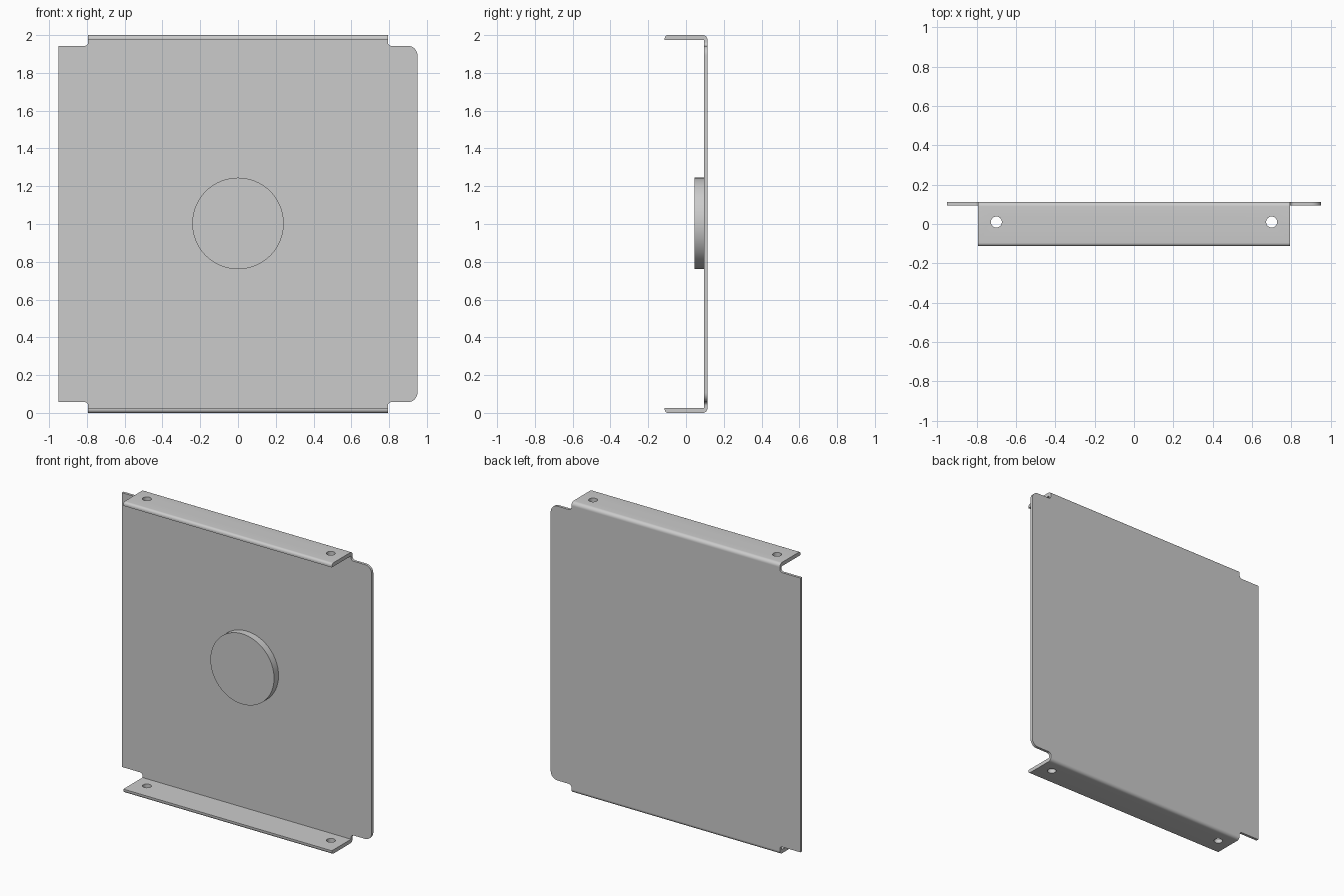
import bpy, bmesh
from math import sin, cos, pi, radians
from mathutils import Vector

if "Cube" in bpy.data.objects:
    bpy.data.objects.remove(bpy.data.objects["Cube"], do_unlink=True)

grey = bpy.data.materials.new("sheet metal grey")
grey.use_nodes = True
colour = (0.6, 0.6, 0.6, 1)
grey.diffuse_color = colour
grey.node_tree.nodes["Principled BSDF"].inputs["Base Color"].default_value = colour


def rounded(corners, steps=8):
    """Outline from right-angled (u, v, radius) corners, filleted where radius > 0."""
    out = []
    for i, (u, v, r) in enumerate(corners):
        p = Vector((u, v))
        if not r:
            out.append(p)
            continue
        d1 = (Vector(corners[i - 1][:2]) - p).normalized()
        d2 = (Vector(corners[(i + 1) % len(corners)][:2]) - p).normalized()
        for k in range(steps + 1):
            t = k / steps * pi / 2
            out.append(p + r * (d1 + d2 - d2 * cos(t) - d1 * sin(t)))
    return out


def prism(name, points, depth):
    """Extrude a closed loop of 3D points along the depth vector."""
    bm = bmesh.new()
    face = bm.faces.new([bm.verts.new(p) for p in points])
    ext = bmesh.ops.extrude_face_region(bm, geom=[face], use_keep_orig=True)
    moved = [g for g in ext["geom"] if isinstance(g, bmesh.types.BMVert)]
    bmesh.ops.translate(bm, verts=moved, vec=depth)
    bmesh.ops.recalc_face_normals(bm, faces=bm.faces)
    mesh = bpy.data.meshes.new(name)
    bm.to_mesh(mesh)
    bm.free()
    obj = bpy.data.objects.new(name, mesh)
    bpy.context.collection.objects.link(obj)
    mesh.materials.append(grey)
    return obj


def activate(obj):
    bpy.ops.object.select_all(action="DESELECT")
    obj.select_set(True)
    bpy.context.view_layer.objects.active = obj


def smooth(obj):
    activate(obj)
    bpy.ops.object.shade_smooth_by_angle(angle=radians(30))


def circle(radius, count):
    return [(radius * cos(2 * pi * k / count), radius * sin(2 * pi * k / count))
            for k in range(count)]


HALF, FLANGE, MID = 0.95, 0.793, 1.0
FRONT, BACK = 0.095, 0.113
EDGE, BEND = 0.943, 0.974      # half heights of the plate sides and the bend line

# Back plate: notched corners, rounded on the left side only
right_top = [(-FLANGE, BEND, 0), (-FLANGE, EDGE, 0.02), (-HALF, EDGE, 0)]
left_top = [(HALF, EDGE, 0.05), (FLANGE, EDGE, 0.02), (FLANGE, BEND, 0)]
flip = lambda pts: [(u, -v, r) for u, v, r in reversed(pts)]
outline = rounded(right_top + flip(right_top) + flip(left_top) + left_top)
plate = prism("back_plate", [(u, FRONT, MID + v) for u, v in outline],
              (0, BACK - FRONT, 0))
smooth(plate)

# Flanges: rounded outer edges, two bolt holes each
section = rounded([(-BACK, BEND, 0), (BACK, BEND, 0), (BACK, 1, 0.024), (-BACK, 1, 0.018)])
for name, side in (("top_flange", 1), ("bottom_flange", -1)):
    flange = prism(name, [(-FLANGE, u, MID + side * v) for u, v in section],
                   (2 * FLANGE, 0, 0))
    for x in (-0.7, 0.7):
        cutter = prism("hole_cutter", [(x + u, 0.01 + v, MID + side * 0.9)
                                       for u, v in circle(0.028, 32)], (0, 0, side * 0.2))
        cutter.hide_render = True
        mod = flange.modifiers.new("bolt_hole", "BOOLEAN")
        mod.operation, mod.solver, mod.object = "DIFFERENCE", "EXACT", cutter
        activate(flange)
        bpy.ops.object.modifier_apply(modifier=mod.name)
        bpy.data.objects.remove(cutter, do_unlink=True)
    smooth(flange)

# Round boss in the middle of the front
boss = prism("round_boss", [(u, 0.046, 1.003 + v) for u, v in circle(0.242, 96)],
             (0, FRONT - 0.046, 0))
smooth(boss)
